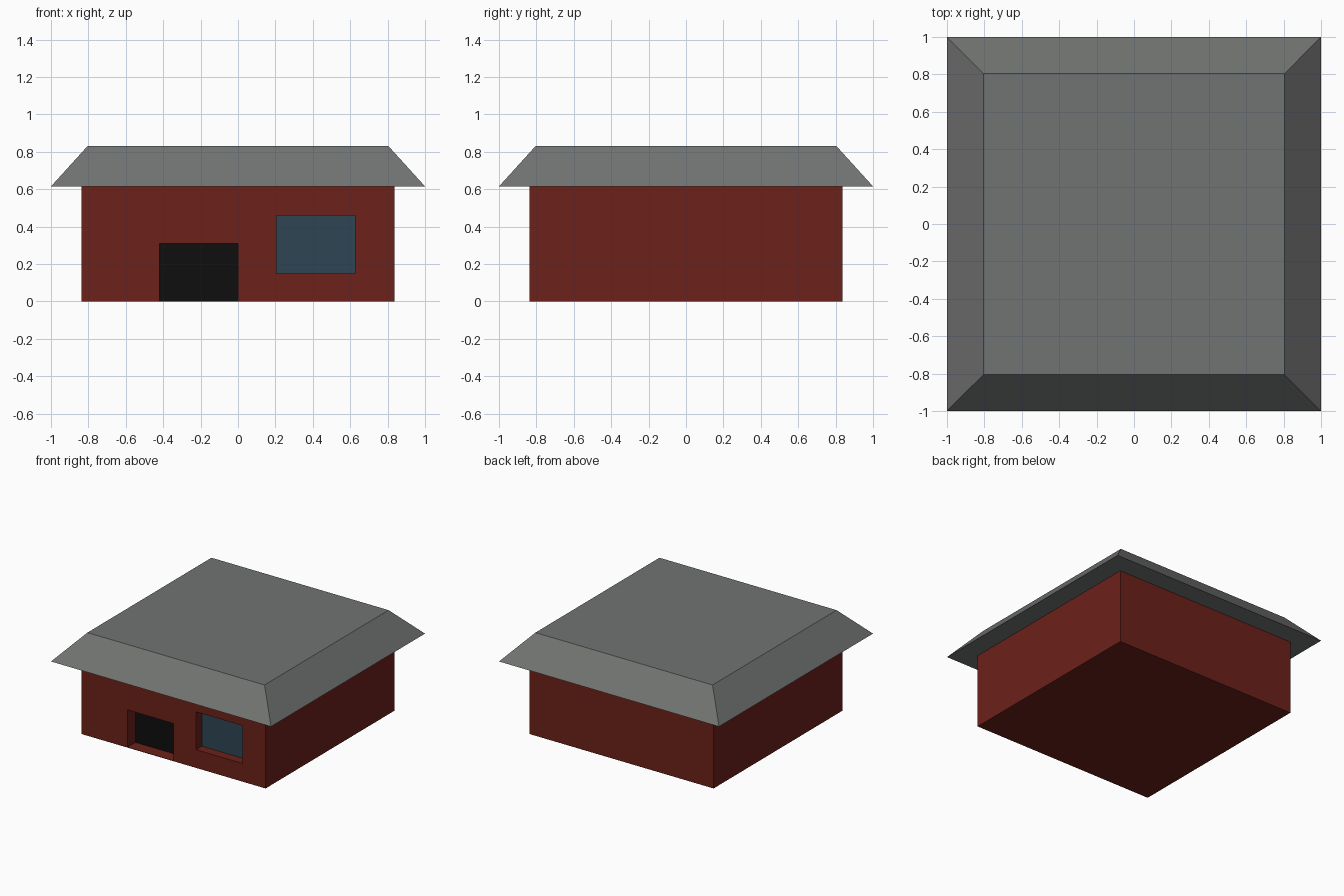
import bpy, math

if "Cube" in bpy.data.objects:
    bpy.data.objects.remove(bpy.data.objects["Cube"])

HALF = 0.836      # half width of the walls
EAVE, TOP = 0.615, 0.83


def material(name, rgb):
    m = bpy.data.materials.new(name)
    m.diffuse_color = (*rgb, 1)
    m.use_nodes = True
    m.node_tree.nodes["Principled BSDF"].inputs["Base Color"].default_value = m.diffuse_color
    return m


red = material("red_wall", (0.15, 0.015, 0.010))
grey = material("roof_grey", (0.165, 0.172, 0.168))
black = material("black_panel", (0.0045, 0.0045, 0.0045))
blue = material("blue_glass", (0.029, 0.06, 0.09))


def box(name, lo, hi, mat):
    bpy.ops.mesh.primitive_cube_add(size=1, location=[(a + b) / 2 for a, b in zip(lo, hi)])
    ob = bpy.context.object
    ob.name = name
    ob.scale = [b - a for a, b in zip(lo, hi)]
    bpy.ops.object.transform_apply(location=False, rotation=False, scale=True)
    ob.data.materials.append(mat)
    return ob


# Walls: solid block, slightly sunk into the roof
walls = box("walls", (-HALF, -HALF, 0), (HALF, HALF, EAVE + 0.01), red)


def opening(name, x0, x1, z0, z1, depth, mat):
    """Cut a recess in the front wall and close it with a panel."""
    back = -HALF + depth
    cutter = box(name + "_cutter", (x0, -HALF - 0.2, z0), (x1, back + 0.01, z1), red)
    cutter.hide_render = True
    cutter.hide_viewport = True
    cutter.display_type = 'WIRE'
    mod = walls.modifiers.new(name, 'BOOLEAN')
    mod.operation = 'DIFFERENCE'
    mod.solver = 'EXACT'
    mod.object = cutter
    box(name + "_panel", (x0, back, z0), (x1, back + 0.01, z1), mat)


# Doorway (thin floor kept below it) and window
opening("door", -0.42, 0.0, 0.003, 0.31, 0.104, black)
opening("window", 0.205, 0.625, 0.15, 0.46, 0.075, blue)

# Roof: four-sided truncated pyramid with overhanging eaves
bpy.ops.mesh.primitive_cone_add(vertices=4, radius1=math.sqrt(2), radius2=0.805 * math.sqrt(2),
                                depth=TOP - EAVE, location=(0, 0, (TOP + EAVE) / 2),
                                rotation=(0, 0, math.pi / 4))
roof = bpy.context.object
roof.name = "roof"
bpy.ops.object.transform_apply(location=False, rotation=True, scale=False)
roof.data.materials.append(grey)
